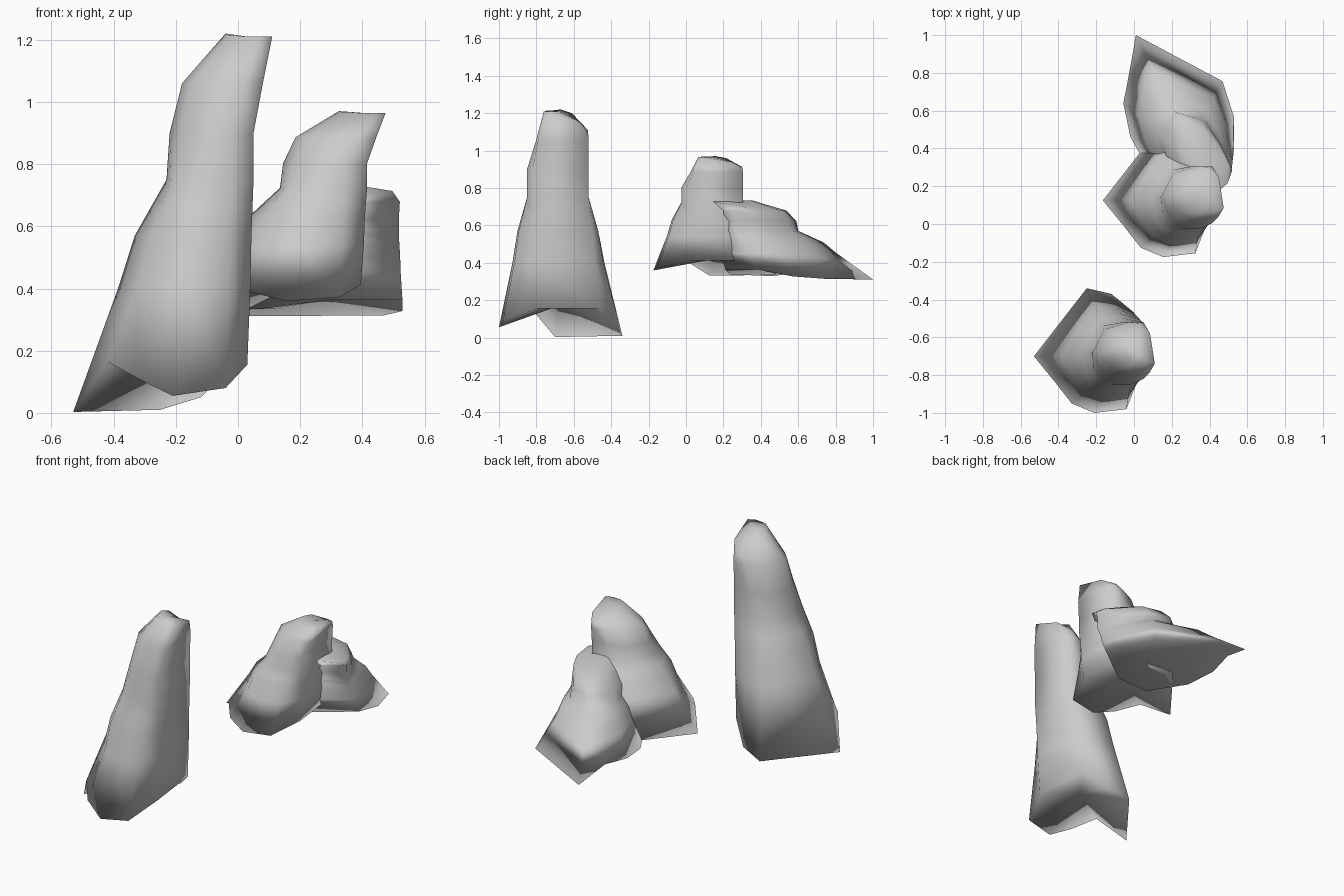
import bpy, bmesh, math
from mathutils import Vector

if "Cube" in bpy.data.objects:
    bpy.data.objects.remove(bpy.data.objects["Cube"])

# Outlines of the rock, starting at the west tip and running round by the north
FOOT = [(-.53, -.70, .003), (-.25, -.34, .01), (-.12, -.37, .05), (-.01, -.46, .155),
        (.03, -.80, .155), (-.04, -.98, .08), (-.21, -1.0, .055), (-.33, -.95, .115),
        (-.42, -.835, .165)]
SHAFT = [(-.23, -.69), (-.17, -.54), (-.07, -.52), (.045, -.52),
         (.05, -.82), (-.02, -.85), (-.12, -.85), (-.185, -.83), (-.215, -.78)]
NECK = [(-.22, -.68), (-.16, -.56), (-.06, -.52), (.045, -.52),
        (.05, -.82), (-.02, -.85), (-.09, -.85), (-.14, -.81), (-.19, -.75)]
CROWN = [(-.18, -.68), (-.13, -.57), (-.03, -.52), (.05, -.52),
         (.08, -.79), (.02, -.80), (-.05, -.80), (-.11, -.775), (-.15, -.735)]
TOP = [(-.04, -.67, 1.22), (-.03, -.61, 1.20), (.02, -.525, 1.11), (.085, -.58, 1.16),
       (.11, -.74, 1.21), (.07, -.76, 1.21), (.02, -.755, 1.21), (-.01, -.74, 1.215),
       (-.03, -.71, 1.215)]
TIP = Vector((-.53, -.70, 0))


def level(outline, z):
    return [Vector((x, y, z)) for x, y in outline]


def flare(t, z):
    """Shaft outline moved a part t of the way out to the foot, at height z."""
    return [Vector((s[0] + (f[0] - s[0]) * t, s[1] + (f[1] - s[1]) * t, z))
            for s, f in zip(SHAFT, FOOT)]


def rock_mesh():
    rings = [[Vector(p) for p in FOOT]]
    rings += [flare(t, z) for t, z in ((.52, .40), (.34, .57), (.17, .66), (0, .75))]
    rings += [level(NECK, .90), level(CROWN, 1.06), [Vector(p) for p in TOP]]
    bm = bmesh.new()
    loops = [[bm.verts.new(p - TIP) for p in r] for r in rings]
    n = len(SHAFT)
    # Sides
    for a, b in zip(loops, loops[1:]):
        for i in range(n):
            j = (i + 1) % n
            bm.faces.new((a[i], a[j], b[j], b[i]))
    # Hollowed underside and crown
    for loop, centre in ((loops[0], (-.17, -.68, .17)), (loops[-1], (.03, -.68, 1.21))):
        c = bm.verts.new(Vector(centre) - TIP)
        for i in range(n):
            bm.faces.new((loop[i], loop[(i + 1) % n], c))
    bmesh.ops.recalc_face_normals(bm, faces=bm.faces)
    for f in bm.faces:
        f.smooth = True
    mesh = bpy.data.meshes.new("rock")
    bm.to_mesh(mesh)
    bm.free()
    return mesh


# One rock, placed three times with different proportions
mesh = rock_mesh()
for name, loc, turn, scale in (
        ("tall_rock", (-.53, -.70, 0), 0, (1, 1, 1)),
        ("middle_rock", (-.165, .125, .33), 0, (1, 1, .525)),
        ("low_rock", (.01, 1.0, .31), -64.6, (1.49, .86, .348))):
    ob = bpy.data.objects.new(name, mesh)
    ob.location = loc
    ob.rotation_euler.z = math.radians(turn)
    ob.scale = scale
    bpy.context.collection.objects.link(ob)
